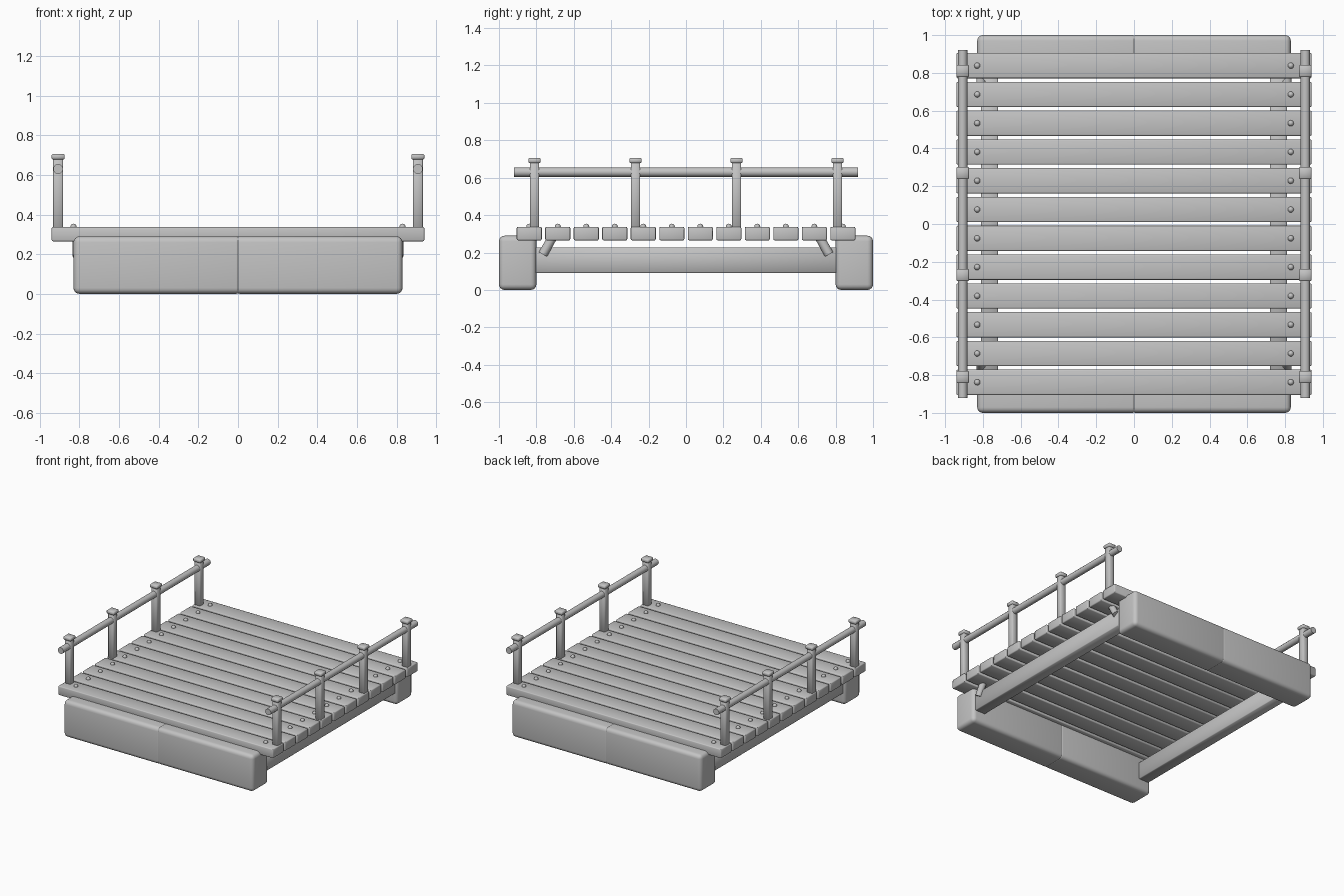
import bpy
from math import radians
from mathutils import Vector

if "Cube" in bpy.data.objects:
    bpy.data.objects.remove(bpy.data.objects["Cube"])

grey = bpy.data.materials.new("plain_grey")
grey.use_nodes = True
colour = (0.55, 0.55, 0.55, 1)
grey.diffuse_color = colour
grey.node_tree.nodes["Principled BSDF"].inputs["Base Color"].default_value = colour


def finish(name, bevel=0, segments=1):
    ob = bpy.context.object
    ob.name = name
    ob.data.materials.append(grey)
    if bevel:
        mod = ob.modifiers.new("soft_edges", "BEVEL")
        mod.width = bevel
        mod.segments = segments
        bpy.ops.object.modifier_apply(modifier=mod.name)
    bpy.ops.object.shade_smooth_by_angle(angle=radians(46))
    return ob


def box(name, low, high, bevel=0, segments=1):
    low, high = Vector(low), Vector(high)
    bpy.ops.mesh.primitive_cube_add(size=1, location=(low + high) / 2)
    bpy.context.object.scale = high - low
    bpy.ops.object.transform_apply(location=False, rotation=False, scale=True)
    return finish(name, bevel, segments)


def rod(name, start, end, radius, sides=12):
    start, end = Vector(start), Vector(end)
    axis = end - start
    bpy.ops.mesh.primitive_cylinder_add(
        vertices=sides, radius=radius, depth=axis.length,
        location=(start + end) / 2,
        rotation=axis.to_track_quat("Z", "Y").to_euler())
    return finish(name)


# End footings: two rounded blocks each, meeting at a shallow seam
for end, y0 in (("front", -1.0), ("back", 0.8)):
    box(f"{end}_footing_right", (-0.83, y0, 0), (0.02, y0 + 0.2, 0.29), 0.03, 4)
    box(f"{end}_footing_left", (-0.02, y0, 0), (0.83, y0 + 0.2, 0.29), 0.03, 4)

# Deck planks with a nail at each end
for i in range(12):
    y = -0.838 + i * 0.1524
    box(f"plank_{i + 1}", (-0.94, y - 0.067, 0.265), (0.94, y + 0.067, 0.337), 0.007, 2)
    for side in (-1, 1):
        bpy.ops.mesh.primitive_uv_sphere_add(
            segments=12, ring_count=8, radius=0.016, location=(side * 0.83, y, 0.338))
        finish(f"nail_{i + 1}_{'left' if side > 0 else 'right'}")

# Side beams, braces, posts and handrails
for side, label in ((-1, "right"), (1, "left")):
    x = side * 0.765
    box(f"{label}_beam", (x - 0.045, -0.84, 0.09), (x + 0.045, 0.84, 0.228), 0.005)
    for end in (-1, 1):
        rod(f"{label}_brace", (side * 0.81, end * 0.765, 0.19),
            (side * 0.81, end * 0.715, 0.28), 0.025)
    x = side * 0.907
    for i, y in enumerate((-0.81, -0.27, 0.27, 0.81)):
        box(f"{label}_post_{i + 1}", (x - 0.025, y - 0.025, 0.325),
            (x + 0.025, y + 0.025, 0.69), 0.005)
        box(f"{label}_post_cap_{i + 1}", (x - 0.033, y - 0.033, 0.678),
            (x + 0.033, y + 0.033, 0.706), 0.006)
    rod(f"{label}_handrail", (x, -0.92, 0.63), (x, 0.92, 0.63), 0.025)
